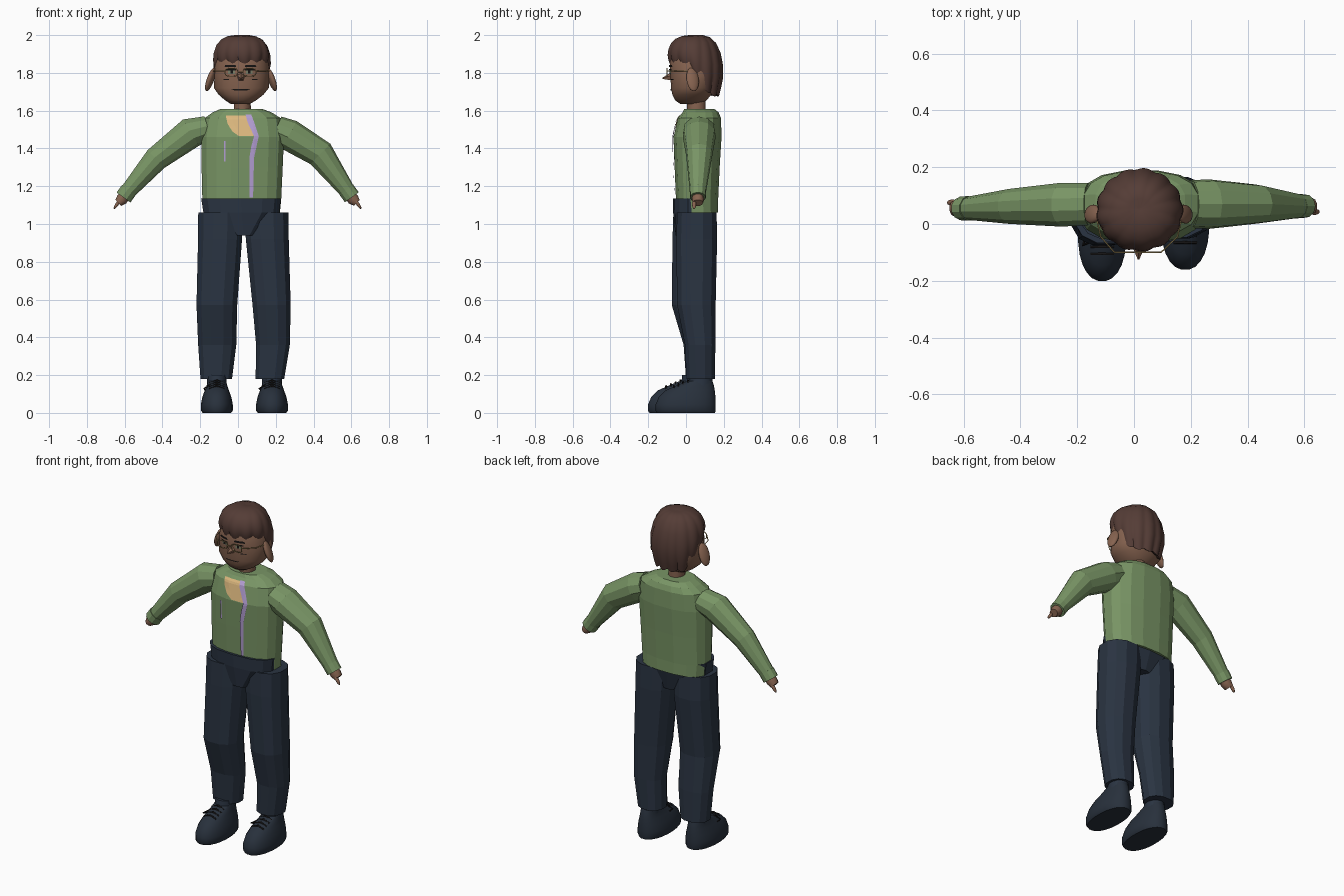
import bpy, bmesh, math
from mathutils import Vector, Matrix
from mathutils.bvhtree import BVHTree

cube = bpy.data.objects.get("Cube")
if cube:
    bpy.data.objects.remove(cube)


def material(name, rgb):
    m = bpy.data.materials.new(name)
    m.use_nodes = True
    m.diffuse_color = (*rgb, 1)
    m.node_tree.nodes["Principled BSDF"].inputs["Base Color"].default_value = (*rgb, 1)
    return m


GREEN = material("sweater green", (0.19, 0.30, 0.13))
NAVY = material("trouser navy", (0.023, 0.034, 0.054))
SHOE = material("shoe navy", (0.021, 0.030, 0.045))
SKIN = material("skin brown", (0.24, 0.125, 0.08))
HAIR = material("hair brown", (0.09, 0.046, 0.037))
BLACK = material("black", (0.008, 0.007, 0.007))
TAN = material("shirt tan", (0.72, 0.48, 0.21))
LILAC = material("zip lilac", (0.45, 0.34, 0.65))
GOLD = material("frame gold", (0.5, 0.36, 0.14))
EYE = material("eye grey green", (0.2, 0.22, 0.14))


def finish(name, bm, mat, smooth=None):
    mesh = bpy.data.meshes.new(name)
    bm.to_mesh(mesh)
    bm.free()
    mesh.materials.append(mat)
    ob = bpy.data.objects.new(name, mesh)
    bpy.context.collection.objects.link(ob)
    if smooth:
        bpy.ops.object.select_all(action="DESELECT")
        ob.select_set(True)
        bpy.context.view_layer.objects.active = ob
        bpy.ops.object.shade_smooth_by_angle(angle=math.radians(smooth))
    return ob


def skin_rings(rings):
    """Bridge equal rings of points and cap both ends."""
    bm = bmesh.new()
    loops = [[bm.verts.new(p) for p in ring] for ring in rings]
    n = len(loops[0])
    for a, b in zip(loops, loops[1:]):
        for i in range(n):
            bm.faces.new((a[i], a[(i + 1) % n], b[(i + 1) % n], b[i]))
    bm.faces.new(loops[0])
    bm.faces.new(loops[-1])
    bmesh.ops.recalc_face_normals(bm, faces=bm.faces)
    return bm


def oval(n, power=2.0):
    pts = []
    for i in range(n):
        a = math.tau * (i + 0.5) / n
        c, s = math.cos(a), math.sin(a)
        pts.append((math.copysign(abs(c) ** (2 / power), c),
                    math.copysign(abs(s) ** (2 / power), s)))
    return pts


def upright(rows, n, power=2.0):
    """Rows are z, centre x, half width, front y, back y."""
    return skin_rings([[Vector((cx + rx * u, (y0 + y1) / 2 + (y1 - y0) / 2 * v, z))
                        for u, v in oval(n, power)] for z, cx, rx, y0, y1 in rows])


def limb(rows, n):
    """Rows are x, y, z, radius in the arm plane, radius along y."""
    rings = []
    for i, (x, y, z, ru, rv) in enumerate(rows):
        a, b = rows[max(i - 1, 0)], rows[min(i + 1, len(rows) - 1)]
        d = Vector((b[0] - a[0], 0, b[2] - a[2])).normalized()
        side = Vector((d.z, 0, -d.x))
        rings.append([Vector((x, y, z)) + side * ru * u + Vector((0, rv * v, 0))
                      for u, v in oval(n)])
    return skin_rings(rings)


def ball(name, loc, size, mat, rot=(0, 0, 0)):
    bm = bmesh.new()
    bmesh.ops.create_uvsphere(bm, u_segments=14, v_segments=10, radius=1)
    ob = finish(name, bm, mat, 60)
    ob.location, ob.scale, ob.rotation_euler = loc, size, rot
    return ob


def plate(name, tree, rows, mat, lift=0.006, steps=4):
    """Thin patch laid on a front surface; rows are z, left x, right x."""
    bm = bmesh.new()
    fine = []
    for a, b in zip(rows, rows[1:]):
        fine += [[p + (q - p) * k / steps for p, q in zip(a, b)] for k in range(steps)]
    grid = []
    for z, x0, x1 in fine + [rows[-1]]:
        line = []
        for k in range(steps + 1):
            x = x0 + (x1 - x0) * k / steps
            hit = tree.ray_cast(Vector((x, -1, z)), Vector((0, 1, 0)))[0]
            line.append(bm.verts.new((x, (hit.y if hit else 0) - lift, z)))
        grid.append(line)
    for a, b in zip(grid, grid[1:]):
        for k in range(steps):
            bm.faces.new((a[k], b[k], b[k + 1], a[k + 1]))
    bm.normal_update()
    if sum(f.normal.y for f in bm.faces) > 0:
        bmesh.ops.reverse_faces(bm, faces=bm.faces)
    return finish(name, bm, mat)


def tube(name, pts, radius, mat, cyclic=False):
    cu = bpy.data.curves.new(name, "CURVE")
    cu.dimensions, cu.bevel_depth, cu.bevel_resolution = "3D", radius, 1
    sp = cu.splines.new("POLY")
    sp.points.add(len(pts) - 1)
    for p, co in zip(sp.points, pts):
        p.co = (*co, 1)
    sp.use_cyclic_u = cyclic
    cu.materials.append(mat)
    ob = bpy.data.objects.new(name, cu)
    bpy.context.collection.objects.link(ob)


# Sweater with open zip and shirt
bm = upright([(1.06, .02, .205, -.045, .172), (1.13, .02, .212, -.055, .172),
              (1.30, .022, .218, -.062, .18), (1.46, .025, .222, -.068, .19),
              (1.56, .025, .205, -.045, .187), (1.59, .022, .16, -.02, .175),
              (1.61, .018, .11, -.01, .15)], 16, 2.5)
chest = BVHTree.FromBMesh(bm)
finish("sweater_body", bm, GREEN)
plate("shirt_patch", chest, [(1.575, -.065, .045), (1.53, -.055, .075), (1.49, -.03, .09),
                             (1.465, .005, .08)], TAN, 0.004)
plate("zip", chest, [(1.58, .04, .07), (1.54, .05, .085), (1.465, .085, .11), (1.41, .07, .098),
                     (1.35, .06, .085), (1.14, .062, .08)], LILAC, 0.007)
plate("zip_pull", chest, [(1.44, -.075, -.065), (1.33, -.075, -.065)], LILAC)

# Sleeves, cuffs and hands
arms = {"left": [(.20, .07, 1.50, .075, .085), (.27, .07, 1.47, .085, .088),
                 (.435, .07, 1.37, .077, .07), (.585, .063, 1.165, .042, .042)],
        "right": [(-.16, .07, 1.51, .065, .075), (-.25, .068, 1.485, .083, .078),
                  (-.435, .062, 1.345, .066, .062), (-.59, .055, 1.165, .042, .04)]}
for side, rows in arms.items():
    s = 1 if side == "left" else -1
    x, y, z = rows[-1][:3]
    finish(side + "_sleeve", limb(rows, 11), GREEN)
    finish(side + "_cuff", limb([(x - s * .012, y, z + .016, .046, .044),
                                 (x + s * .017, y, z - .024, .046, .042)], 11), GREEN)
    finish(side + "_hand", limb([(x, y, z, .03, .028), (x + s * .025, y, z - .035, .033, .032),
                                 (x + s * .044, y, z - .053, .023, .028)], 10), SKIN, 60)
    ball(side + "_thumb", (x + s * .05, y - s * .02, z - .06), (.009, .011, .03), SKIN, (0, -s * .6, 0))

# Trousers: waist block and two legs
finish("trouser_waist", upright([(.94, .03, .06, -.055, .135), (1.06, .018, .205, -.068, .16),
                                 (1.135, .016, .215, -.07, .166)], 14, 2.6), NAVY)
legs = {"left": [(1.06, .15, .12, -.05, .165), (.92, .155, .117, -.055, .168),
                 (.57, .178, .104, -.05, .16), (.36, .185, .092, -.008, .158),
                 (.18, .169, .078, 0, .155)],
        "right": [(1.06, -.092, .122, -.07, .15), (.92, -.095, .12, -.075, .155),
                  (.57, -.112, .111, -.078, .125), (.36, -.11, .104, -.015, .14),
                  (.18, -.115, .086, -.002, .145)]}
for side, rows in legs.items():
    finish(side + "_trouser_leg", upright(rows, 12, 2.3), NAVY)

# Shoes, ankles and laces
for side, x, y in (("left", .18, .04), ("right", -.112, 0)):
    finish(side + "_shoe", upright([(0, x, .076, y - .195, y + .115), (.012, x, .085, y - .202, y + .118),
                                    (.045, x, .085, y - .202, y + .118), (.085, x, .077, y - .185, y + .117),
                                    (.12, x, .064, y - .148, y + .113), (.148, x, .054, y - .085, y + .108),
                                    (.17, x, .05, y - .03, y + .1)], 24, 2.2), SHOE, 40)
    finish(side + "_ankle", upright([(.12, x, .053, y - .03, y + .1), (.20, x, .053, y - .02, y + .1)],
                                    14), NAVY, 40)
    for k in range(4):
        ly, lz = y - .105 + .025 * k, .143 + .01 * k
        tube(f"{side}_lace_{k}", [(x - .04, ly, lz - .016), (x, ly, lz), (x + .04, ly, lz - .016)], .005, BLACK)
    tube(side + "_lace_end", [(x - .035, y - .06, .15), (x - .068, y - .075, .128),
                              (x - .06, y - .05, .12)], .004, BLACK)

# Head, neck, ears and nose
finish("neck", upright([(1.58, .024, .046, .005, .105), (1.68, .022, .046, .0, .105)], 12), SKIN, 60)
bm = upright([(1.635, .012, .05, -.03, .08), (1.655, .014, .083, -.058, .11),
              (1.685, .016, .12, -.073, .135), (1.72, .018, .146, -.08, .155),
              (1.79, .02, .146, -.084, .175), (1.86, .02, .142, -.086, .18),
              (1.93, .02, .115, -.055, .155), (1.97, .02, .06, 0, .11)], 24, 2.2)
face = BVHTree.FromBMesh(bm)
finish("head", bm, SKIN, 50)
for side, s in (("left", 1), ("right", -1)):
    ball(side + "_ear", (.016 + s * .162, .035, 1.765), (.018, .034, .066), SKIN, (0, -s * .35, s * .3))
bm = bmesh.new()
bmesh.ops.create_cone(bm, cap_ends=True, segments=5, radius1=.026, radius2=.003, depth=.055,
                      matrix=Matrix.Translation((.016, -.098, 1.775)) @ Matrix.Rotation(math.pi / 2 + .15, 4, "X"))
finish("nose", bm, SKIN)

# Eyes, brows, cheek marks, mouth and glasses
for side, s in (("left", 1), ("right", -1)):
    def span(z, a, b):
        return (z, .013 + s * a, .013 + s * b)
    plate(side + "_eye", face, [span(1.814, .03, .065), span(1.795, .03, .065)], EYE, .003)
    plate(side + "_iris", face, [span(1.814, .04, .053), span(1.797, .04, .053)], BLACK, .005)
    plate(side + "_eyelid", face, [span(1.82, .024, .076), span(1.813, .024, .076)], BLACK, .005)
    plate(side + "_brow", face, [span(1.842, .026, .08), span(1.83, .022, .085)], BLACK, .005)
    plate(side + "_cheek_mark", face, [span(1.768, .06, .09), span(1.763, .06, .09)], BLACK, .004)
    lens = [(.013 + s * .048 + .034 * u, -.1, 1.803 + .021 * v) for u, v in oval(16, 3)]
    tube(side + "_lens_frame", lens, .0025, GOLD, True)
    tube(side + "_temple", [(.013 + s * .082, -.1, 1.81), (.018 + s * .135, -.045, 1.81),
                            (.018 + s * .15, .02, 1.81)], .0025, GOLD)
tube("glasses_bridge", [(-.001, -.1, 1.805), (.027, -.1, 1.805)], .0025, GOLD)
plate("mouth", face, [(1.714, -.035, .065), (1.708, -.02, .05)], BLACK, .004)

# Hair: swirled cap with grooved locks, short in front and long behind
rings = []
for f, h in ((.04, .985), (.25, 1), (.5, .965), (.72, .87), (.88, .71), (.97, .5), (1, .3), (.97, .12),
             (.93, 0), (.8, .03)):
    ring = []
    for i in range(96):
        a = math.tau * i / 96
        c, s = math.cos(a), math.sin(a)
        lobe = abs(math.sin(6.5 * (a + math.pi / 2) + .9 * f))
        t = min(max((s + .6) / 1.4, 0), 1)
        back = t * t * (3 - 2 * t)
        hem = 1.865 - .175 * back - .015 * lobe
        r = f * (.95 + .05 * lobe) * (1 - .12 * back * max(0, .4 - h) / .4)
        ring.append(Vector((.02 + .156 * r * c, .052 + .15 * r * s, hem + (2 - hem) * h)))
    rings.append(ring)
finish("hair", skin_rings(rings), HAIR, 35)
